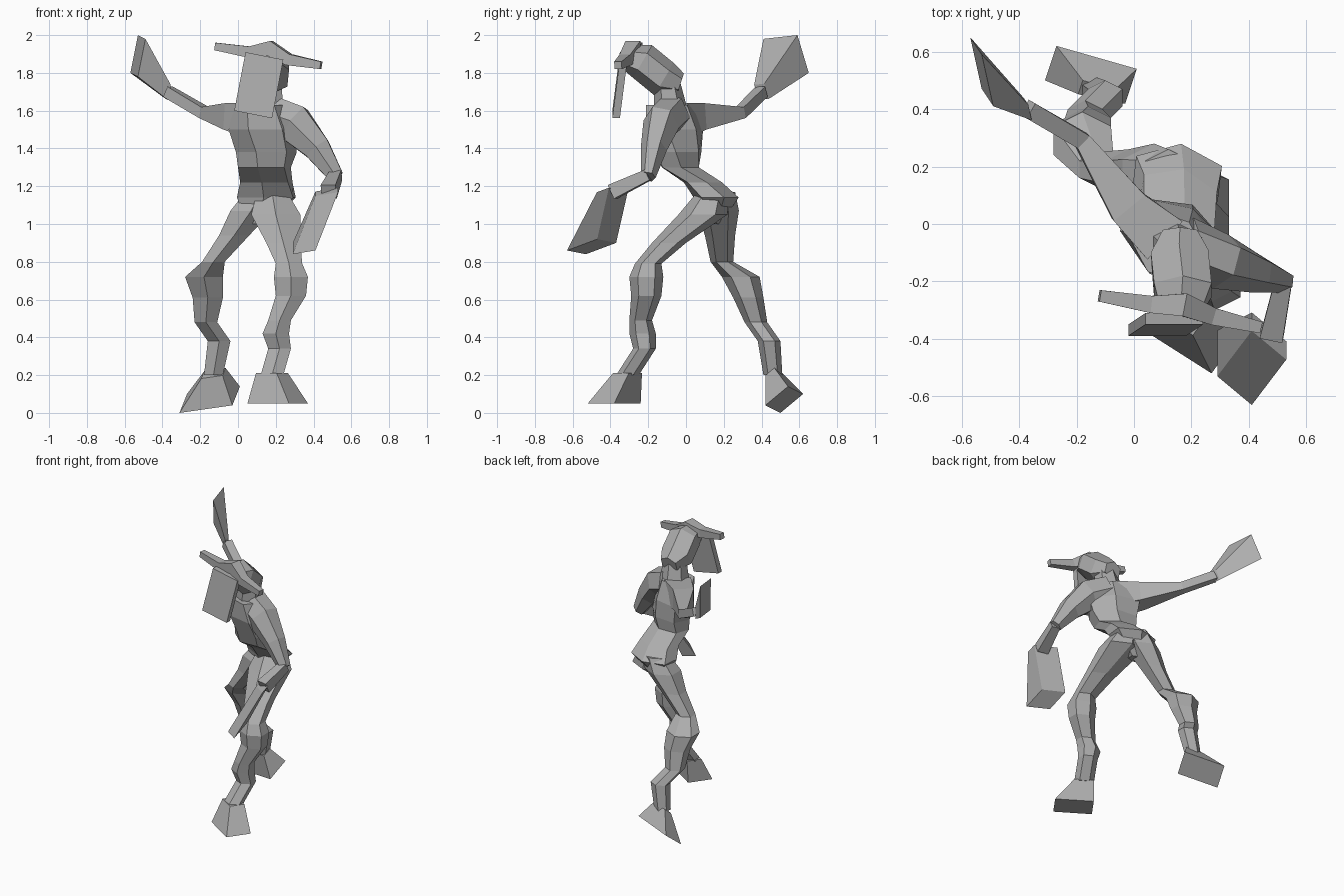
import bpy, bmesh
from math import cos, sin, pi
from mathutils import Vector

UP = Vector((0, 0, 1))
FRONT = Vector((0, -1, 0))

default_cube = bpy.data.objects.get("Cube")
if default_cube:
    bpy.data.objects.remove(default_cube)

# One matt clay colour for the whole figure
clay = bpy.data.materials.new("clay_grey")
clay.use_nodes = True
clay.diffuse_color = (.42, .42, .42, 1)
shader = clay.node_tree.nodes["Principled BSDF"]
shader.inputs["Base Color"].default_value = clay.diffuse_color


def polygon(sides):
    """Regular polygon stretched to fill a square of half width one."""
    angles = [2 * pi * (i + .5) / sides for i in range(sides)]
    widest = max(cos(a) for a in angles)
    tallest = max(sin(a) for a in angles)
    return [(cos(a) / widest, sin(a) / tallest) for a in angles]


def ring(centre, across, deep, sides):
    """Cross-section spanned by two half-width vectors."""
    return [centre + across * u + deep * v for u, v in polygon(sides)]


def loft(name, rings):
    """Skin a chain of equal cross-sections and cap both ends."""
    bm = bmesh.new()
    loops = [[bm.verts.new(point) for point in section] for section in rings]
    for lower, upper in zip(loops, loops[1:]):
        for i in range(len(lower)):
            bm.faces.new((lower[i - 1], lower[i], upper[i], upper[i - 1]))
    bm.faces.new(loops[0])
    bm.faces.new(loops[-1])
    bmesh.ops.recalc_face_normals(bm, faces=bm.faces)
    mesh = bpy.data.meshes.new(name)
    bm.to_mesh(mesh)
    bm.free()
    mesh.materials.append(clay)
    part = bpy.data.objects.new(name, mesh)
    bpy.context.collection.objects.link(part)


def column(name, stations, depth=1, twist=0):
    """Upright part with level sections turning by twist; a station is x, y, z, radius."""
    rings = []
    for i, (x, y, z, radius) in enumerate(stations):
        turn = twist * i / (len(stations) - 1)
        across = Vector((cos(turn), sin(turn), 0)) * radius
        rings.append(ring(Vector((x, y, z)), across, UP.cross(across) * depth, 6))
    loft(name, rings)


def limb(name, stations, hint, sides=4):
    """Part with cross-sections square to its path; a station is x, y, z, radius."""
    centres = [Vector(station[:3]) for station in stations]
    rings = []
    for i, station in enumerate(stations):
        before = centres[max(i - 1, 0)]
        after = centres[min(i + 1, len(centres) - 1)]
        along = (after - before).normalized()
        across = hint.cross(along).normalized()
        radius = station[3]
        rings.append(ring(centres[i], across * radius, along.cross(across) * radius, sides))
    loft(name, rings)


def flare(name, start, end, across, deep, pinch):
    """Four-sided block; pinch scales the two half widths of the end section at the start."""
    across, deep = Vector(across), Vector(deep)
    loft(name, [ring(Vector(start), across * pinch[0], deep * pinch[1], 4),
                ring(Vector(end), across, deep, 4)])


# Body: pelvis, narrow waist, rib cage and shoulders, twisting to the right
column("torso", [
    (.1, .14, 1, .05),
    (.15, .16, 1.14, .15),
    (.15, .09, 1.22, .13),
    (.14, -.03, 1.3, .13),
    (.15, -.04, 1.38, .15),
    (.13, -.06, 1.5, .17),
    (.12, -.08, 1.63, .14),
], depth=.8, twist=-.7)
column("neck", [(.15, -.08, 1.6, .09), (.16, -.1, 1.75, .07)])

# Legs: thigh, bent knee, shin and ankle
column("left_leg", [
    (.18, .14, 1.17, .08),
    (.2, .09, 1.05, .13),
    (.24, -.09, .9, .09),
    (.27, -.2, .79, .07),
    (.28, -.21, .72, .09),
    (.28, -.21, .62, .08),
    (.22, -.24, .49, .06),
    (.2, -.23, .42, .07),
    (.22, -.22, .34, .06),
    (.18, -.31, .2, .06),
])
column("right_leg", [
    (.12, .18, 1.17, .08),
    (.07, .17, 1.07, .11),
    (-.02, .18, .94, .08),
    (-.13, .19, .8, .06),
    (-.18, .29, .72, .1),
    (-.16, .33, .61, .08),
    (-.17, .37, .48, .06),
    (-.1, .44, .38, .06),
    (-.13, .46, .2, .05),
])

# Feet spreading to flat soles
flare("left_foot", (.18, -.31, .21), (.21, -.38, .05), (.11, -.07, 0), (.05, .07, 0), (.5, .6))
flare("right_foot", (-.13, .46, .21), (-.15, .52, .07), (.14, -.04, .02), (-.02, -.06, -.05),
      (.4, .4))

# Right arm reaching up and back to a thin spread hand
limb("right_arm", [
    (.1, -.05, 1.55, .09),
    (-.02, .06, 1.57, .07),
    (-.18, .29, 1.59, .03),
    (-.37, .4, 1.7, .03),
], UP)
flare("right_hand", (-.37, .4, 1.7), (-.53, .53, 1.89), (.02, -.03, .1), (-.02, .09, .01),
      (.4, .3))

# Left arm bent at the elbow, hanging forward
limb("left_upper_arm", [
    (.17, -.07, 1.58, .1),
    (.3, -.13, 1.53, .1),
    (.42, -.17, 1.4, .07),
    (.52, -.2, 1.25, .04),
], FRONT, sides=6)
limb("left_forearm", [(.52, -.2, 1.26, .03), (.48, -.39, 1.17, .04)], UP)
flare("left_hand", (.47, -.39, 1.17), (.35, -.5, .88), (.06, -.05, .01), (0, .08, .03), (1, .4))

# Head with a hanging face plate and a horn to each side
limb("head", [
    (.16, -.03, 1.74, .06),
    (.16, -.12, 1.77, .1),
    (.17, -.23, 1.86, .1),
    (.16, -.31, 1.88, .07),
], UP, sides=6)
flare("face_plate", (.14, -.33, 1.89), (.08, -.37, 1.58), (.1, 0, -.02), (0, .02, 0), (1, 1))
limb("horns", [
    (-.12, -.25, 1.94, .02),
    (.06, -.28, 1.91, .03),
    (.17, -.28, 1.93, .04),
    (.27, -.32, 1.87, .03),
    (.44, -.36, 1.84, .02),
], UP)
